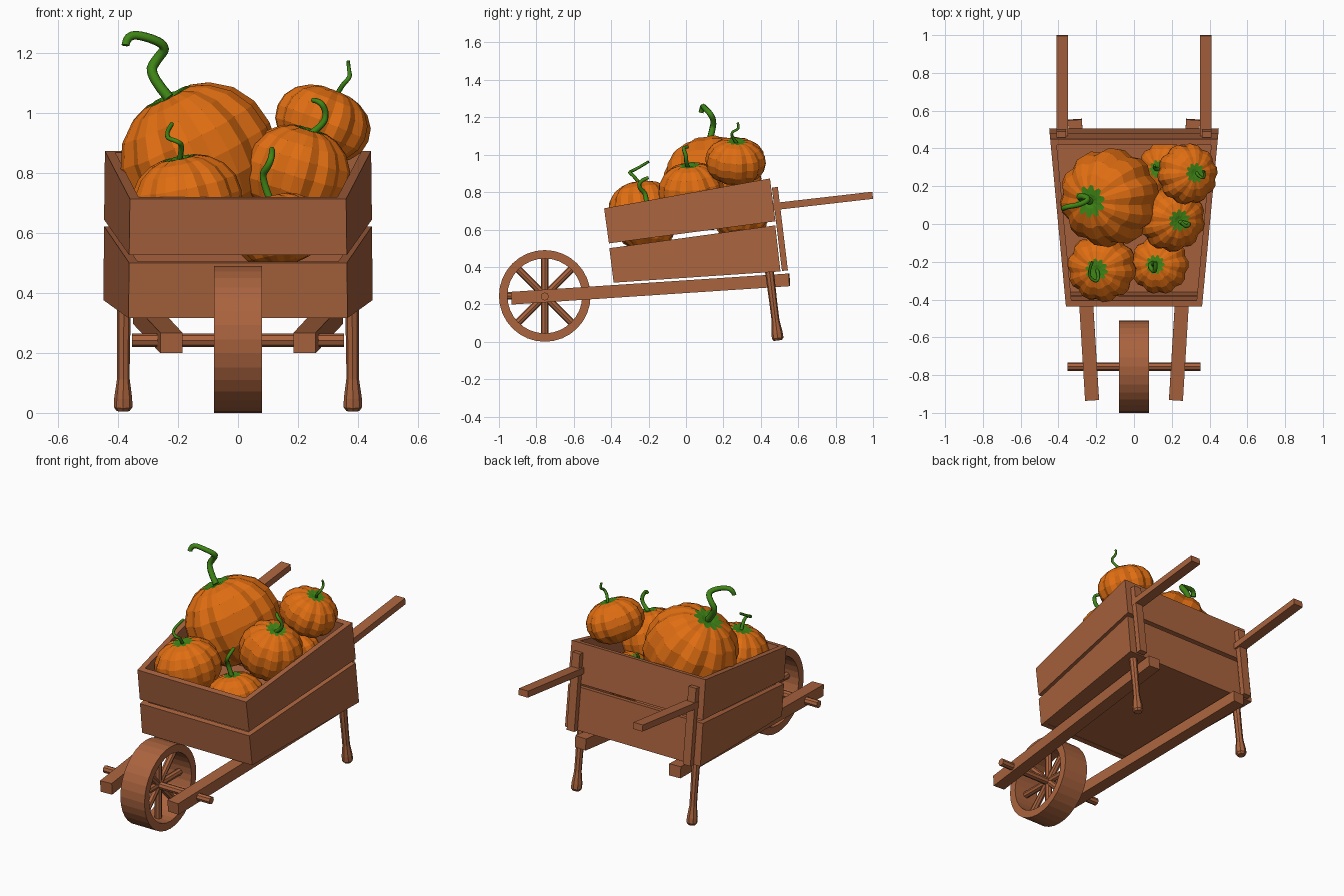
import bpy, bmesh, math
from mathutils import Vector, Matrix

if "Cube" in bpy.data.objects:
    bpy.data.objects.remove(bpy.data.objects["Cube"])


def material(name, rgb):
    m = bpy.data.materials.new(name)
    m.diffuse_color = (*rgb, 1)
    m.use_nodes = True
    m.node_tree.nodes["Principled BSDF"].inputs["Base Color"].default_value = m.diffuse_color
    return m


WOOD = material("wood", (0.40, 0.125, 0.048))
ORANGE = material("pumpkin_orange", (0.74, 0.155, 0.006))
GREEN = material("stem_green", (0.05, 0.24, 0.008))


def finish(name, bm, *mats):
    bmesh.ops.recalc_face_normals(bm, faces=bm.faces)
    me = bpy.data.meshes.new(name)
    bm.to_mesh(me)
    bm.free()
    for m in mats:
        me.materials.append(m)
    ob = bpy.data.objects.new(name, me)
    bpy.context.collection.objects.link(ob)
    return ob


def frame(p1, p2):
    """Matrix at p1 whose z runs to p2 and whose x stays near world x."""
    d = (p2 - p1).normalized()
    ref = Vector((0, 1, 0)) if abs(d.x) > 0.9 else Vector((1, 0, 0))
    x = (ref - d * ref.dot(d)).normalized()
    m = Matrix((x, d.cross(x), d)).transposed().to_4x4()
    m.translation = p1
    return m


def bar(name, p1, p2, w, h):
    p1, p2 = Vector(p1), Vector(p2)
    length = (p2 - p1).length
    bm = bmesh.new()
    bmesh.ops.create_cube(bm, size=1)
    bm.transform(frame(p1, p2) @ Matrix.Translation((0, 0, length / 2))
                 @ Matrix.Diagonal((w, h, length, 1)))
    return finish(name, bm, WOOD)


def lathe(bm, profile, n, closed=False, shape=lambda i, k: 1):
    """Revolve (r, z) points about z; returns the face bands."""
    rings = []
    for k, (r, z) in enumerate(profile):
        rings.append([bm.verts.new((r * shape(i, k) * math.cos(i * math.tau / n),
                                    r * shape(i, k) * math.sin(i * math.tau / n), z))
                      for i in range(n)])
    bands = []
    pairs = list(zip(rings, rings[1:] + (rings[:1] if closed else [])))
    for a, b in pairs:
        bands.append([bm.faces.new((a[i], a[(i + 1) % n], b[(i + 1) % n], b[i]))
                      for i in range(n)])
    if not closed:
        bands[0].append(bm.faces.new(rings[0]))
        bands[-1].append(bm.faces.new(rings[-1]))
    return bands


def turned(name, p1, p2, profile, n):
    bm = bmesh.new()
    lathe(bm, profile, n)
    bm.transform(frame(Vector(p1), Vector(p2)))
    return finish(name, bm, WOOD)


# Wheel: rim, spokes and axle
WY, WZ, WR = -0.755, 0.245, 0.245
bm = bmesh.new()
lathe(bm, [(WR, -0.08), (WR, 0.08), (0.2, 0.08), (0.2, -0.08)], 32, closed=True)
bm.transform(Matrix.Translation((0, WY, WZ)) @ Matrix.Rotation(math.pi / 2, 4, 'Y'))
finish("wheel_rim", bm, WOOD)
for i in range(8):
    a = i * math.pi / 4
    end = (0, WY + 0.21 * math.cos(a), WZ + 0.21 * math.sin(a))
    turned("wheel_spoke", (0, WY, WZ), end, [(0.02, 0), (0.02, 0.21)], 8)
turned("axle", (-0.353, WY, WZ - 0.003), (0.353, WY, WZ - 0.003),
       [(0.022, 0), (0.022, 0.706)], 8)

# Frame beams, legs, back posts and handles on both sides
for s in (-1, 1):
    bar("frame_beam", (s * 0.222, -0.932, 0.233), (s * 0.313, 0.553, 0.331), 0.074, 0.068)
    turned("leg", (s * 0.383, 0.492, 0.005), (s * 0.38, 0.445, 0.385),
           [(0.022, 0.002), (0.031, 0.014), (0.03, 0.045), (0.021, 0.11),
            (0.021, 0.2), (0.024, 0.385)], 8)
    bar("back_post", (s * 0.385, 0.529, 0.38), (s * 0.385, 0.475, 0.826), 0.05, 0.032)
    bar("handle", (s * 0.38, 0.465, 0.722), (s * 0.38, 0.998, 0.783), 0.062, 0.038)


# Tapered box: two plank rings and a floor
def half_width(y):
    return 0.361 + (y + 0.43) * 0.094


def outline(y0, z0, y1, z1, t):
    """Four trapezoid corners inset by t, following the slope front to back."""
    slope = (z1 - z0) / (y1 - y0)
    return [(sx * (half_width(y) - t), y, z0 + slope * (y - y0))
            for sx, y in ((-1, y0 + t), (1, y0 + t), (1, y1 - t), (-1, y1 - t))]


def plank_ring(name, bottom, top, t=0.032):
    bm = bmesh.new()
    loops = [[bm.verts.new(c) for c in outline(*e, inset)]
             for e, inset in ((bottom, 0), (top, 0), (top, t), (bottom, t))]
    for a, b in zip(loops, loops[1:] + loops[:1]):
        for i in range(4):
            j = (i + 1) % 4
            bm.faces.new((a[i], a[j], b[j], b[i]))
    finish(name, bm, WOOD)


plank_ring("upper_planks", (-0.412, 0.526, 0.478, 0.644), (-0.438, 0.713, 0.449, 0.873))
plank_ring("lower_planks", (-0.387, 0.316, 0.505, 0.376), (-0.41, 0.5, 0.477, 0.622))
bm = bmesh.new()
lo = [bm.verts.new(c) for c in outline(-0.387, 0.318, 0.505, 0.378, 0.01)]
hi = [bm.verts.new((v.co.x, v.co.y, v.co.z + 0.03)) for v in lo]
bm.faces.new(lo)
bm.faces.new(hi)
for i in range(4):
    j = (i + 1) % 4
    bm.faces.new((lo[i], lo[j], hi[j], hi[i]))
finish("box_floor", bm, WOOD)

# Pumpkins: lobed lathe with a green cap, plus a curled stem
PROFILE = [(0.05, 0.93), (0.15, 0.96), (0.3, 0.97), (0.55, 0.88), (0.79, 0.67),
           (0.95, 0.36), (1, 0), (0.95, -0.36), (0.79, -0.67), (0.55, -0.88),
           (0.3, -0.96), (0.05, -0.92)]


def lobe(i, k):
    groove = i % 3 == 0
    if k == 2:
        return 0.8 if groove else 1.1
    return 0.92 if groove else 1.0


def pumpkin(name, centre, radius, height, axis, stem, thick):
    bm = bmesh.new()
    bands = lathe(bm, PROFILE, 30, shape=lobe)
    for f in bands[0] + bands[1]:
        f.material_index = 1
    bm.transform(Matrix.Translation(centre)
                 @ Vector(axis).to_track_quat('Z', 'Y').to_matrix().to_4x4()
                 @ Matrix.Diagonal((radius, radius, height, 1)))
    finish(name, bm, ORANGE, GREEN)
    cu = bpy.data.curves.new(name + "_stem", 'CURVE')
    cu.dimensions = '3D'
    cu.bevel_depth, cu.bevel_resolution = thick, 1
    cu.use_fill_caps = True
    sp = cu.splines.new('NURBS')
    sp.points.add(len(stem) - 1)
    for i, (p, c) in enumerate(zip(sp.points, stem)):
        p.co = (*c, 1)
        p.radius = 1.25 - 0.35 * i / (len(stem) - 1)
    sp.order_u, sp.use_endpoint_u, sp.resolution_u = 3, True, 4
    ob = bpy.data.objects.new(name + "_stem", cu)
    cu.materials.append(GREEN)
    bpy.context.collection.objects.link(ob)
    bpy.ops.object.select_all(action='DESELECT')
    ob.select_set(True)
    bpy.context.view_layer.objects.active = ob
    bpy.ops.object.convert(target='MESH')


pumpkin("large_pumpkin", (-0.13, 0.14, 0.85), 0.264, 0.237, (-0.5, -0.1, 1),
        [(-0.23, 0.12, 1.05), (-0.30, 0.14, 1.13), (-0.27, 0.15, 1.18),
         (-0.235, 0.13, 1.22), (-0.29, 0.10, 1.25), (-0.37, 0.09, 1.265),
         (-0.375, 0.08, 1.225)], 0.015)
pumpkin("back_right_pumpkin", (0.283, 0.265, 0.965), 0.163, 0.118, (0.4, 0.05, 1),
        [(0.33, 0.272, 1.06), (0.345, 0.25, 1.09), (0.375, 0.24, 1.12),
         (0.37, 0.29, 1.14), (0.367, 0.275, 1.172)], 0.007)
pumpkin("middle_right_pumpkin", (0.198, 0.03, 0.80), 0.178, 0.155, (0.3, -0.08, 1),
        [(0.242, 0.01, 0.93), (0.285, 0.0, 0.96), (0.295, 0.0, 1.0),
         (0.275, -0.02, 1.04), (0.25, 0.01, 1.042)], 0.01)
pumpkin("front_left_pumpkin", (-0.17, -0.23, 0.71), 0.185, 0.147, (-0.2, -0.1, 1),
        [(-0.195, -0.245, 0.84), (-0.185, -0.28, 0.89), (-0.20, -0.31, 0.905),
         (-0.25, -0.27, 0.92), (-0.22, -0.2, 0.963)], 0.008)
pumpkin("front_middle_pumpkin", (0.135, -0.215, 0.61), 0.157, 0.12, (-0.2, 0, 1),
        [(0.105, -0.21, 0.715), (0.075, -0.21, 0.79), (0.10, -0.25, 0.82),
         (0.115, -0.25, 0.86), (0.113, -0.2, 0.878)], 0.011)
pumpkin("back_hidden_pumpkin", (0.17, 0.29, 0.67), 0.15, 0.12, (-0.4, 0, 1),
        [(0.128, 0.29, 0.77), (0.10, 0.29, 0.80), (0.11, 0.31, 0.83)], 0.009)
